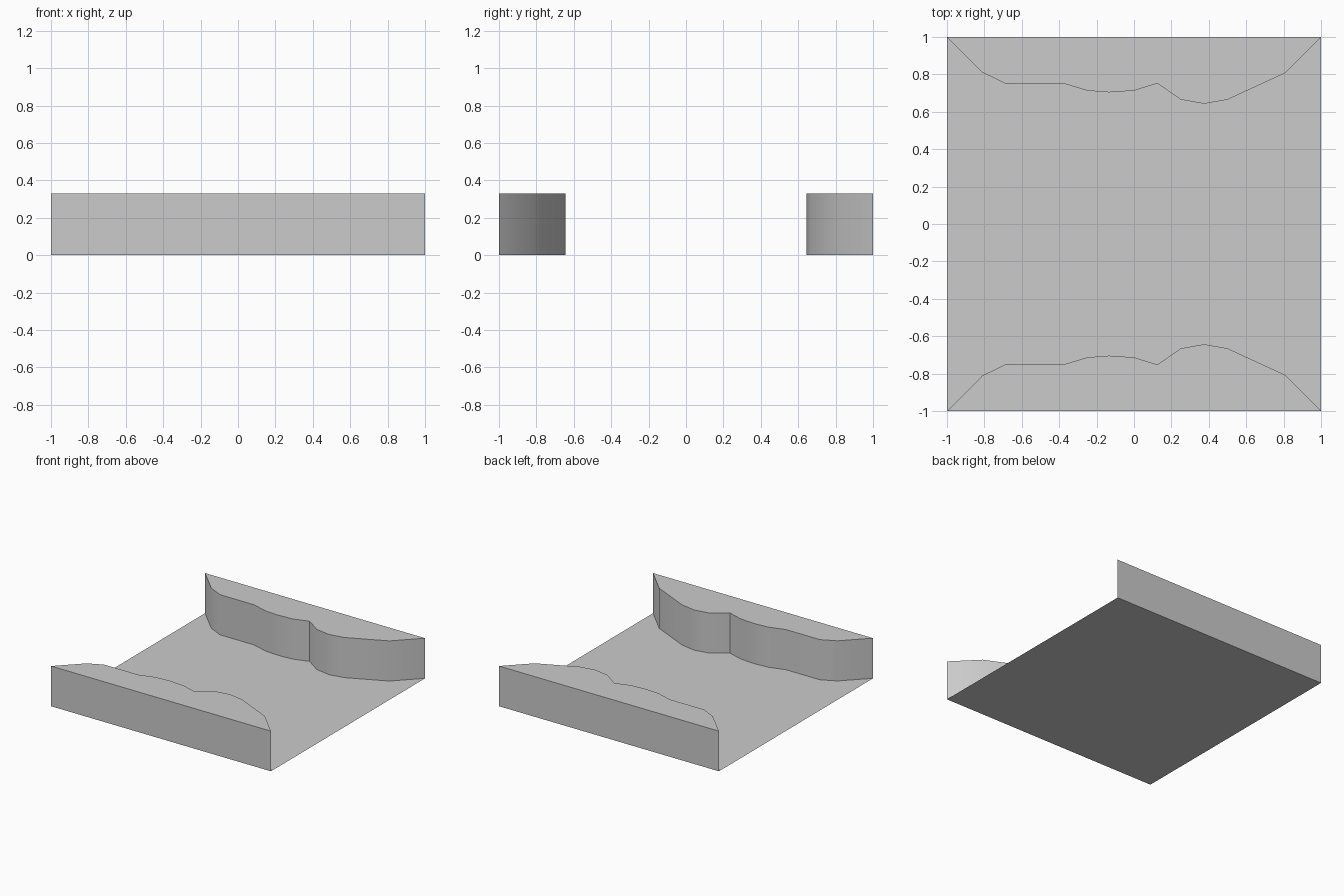
import bpy, bmesh

if "Cube" in bpy.data.objects:
    bpy.data.objects.remove(bpy.data.objects["Cube"])

HEIGHT = 0.33
# Inner bank outline: x, distance from the centre line
BANK = [(-1, 1), (-0.81, 0.81), (-0.69, 0.752), (-0.38, 0.752), (-0.25, 0.713),
        (-0.135, 0.704), (0, 0.713), (0.125, 0.752), (0.25, 0.665),
        (0.375, 0.643), (0.5, 0.665), (0.81, 0.808), (1, 1)]


def finish(name, bm):
    bmesh.ops.recalc_face_normals(bm, faces=bm.faces)
    mesh = bpy.data.meshes.new(name)
    bm.to_mesh(mesh)
    bm.free()
    obj = bpy.data.objects.new(name, mesh)
    bpy.context.collection.objects.link(obj)
    return obj


def make_bank(name, side):
    bm = bmesh.new()
    low = [bm.verts.new((x, side * y, 0)) for x, y in BANK]
    high = [bm.verts.new((x, side * y, HEIGHT)) for x, y in BANK]
    n = len(BANK)
    # Inner wall and straight outer wall; the floor closes the underside
    for i in range(n):
        j = (i + 1) % n
        bm.faces.new((low[i], low[j], high[j], high[i]))
    bm.faces.new(high)
    obj = finish(name, bm)
    bpy.ops.object.select_all(action='DESELECT')
    obj.select_set(True)
    bpy.context.view_layer.objects.active = obj
    bpy.ops.object.shade_smooth_by_angle(angle=0.5)


# Flat channel floor, a single sheet
bm = bmesh.new()
bmesh.ops.create_grid(bm, x_segments=1, y_segments=1, size=1)
finish("channel_floor", bm)

# Raised banks, mirrored front to back
make_bank("front_bank", -1)
make_bank("back_bank", 1)
